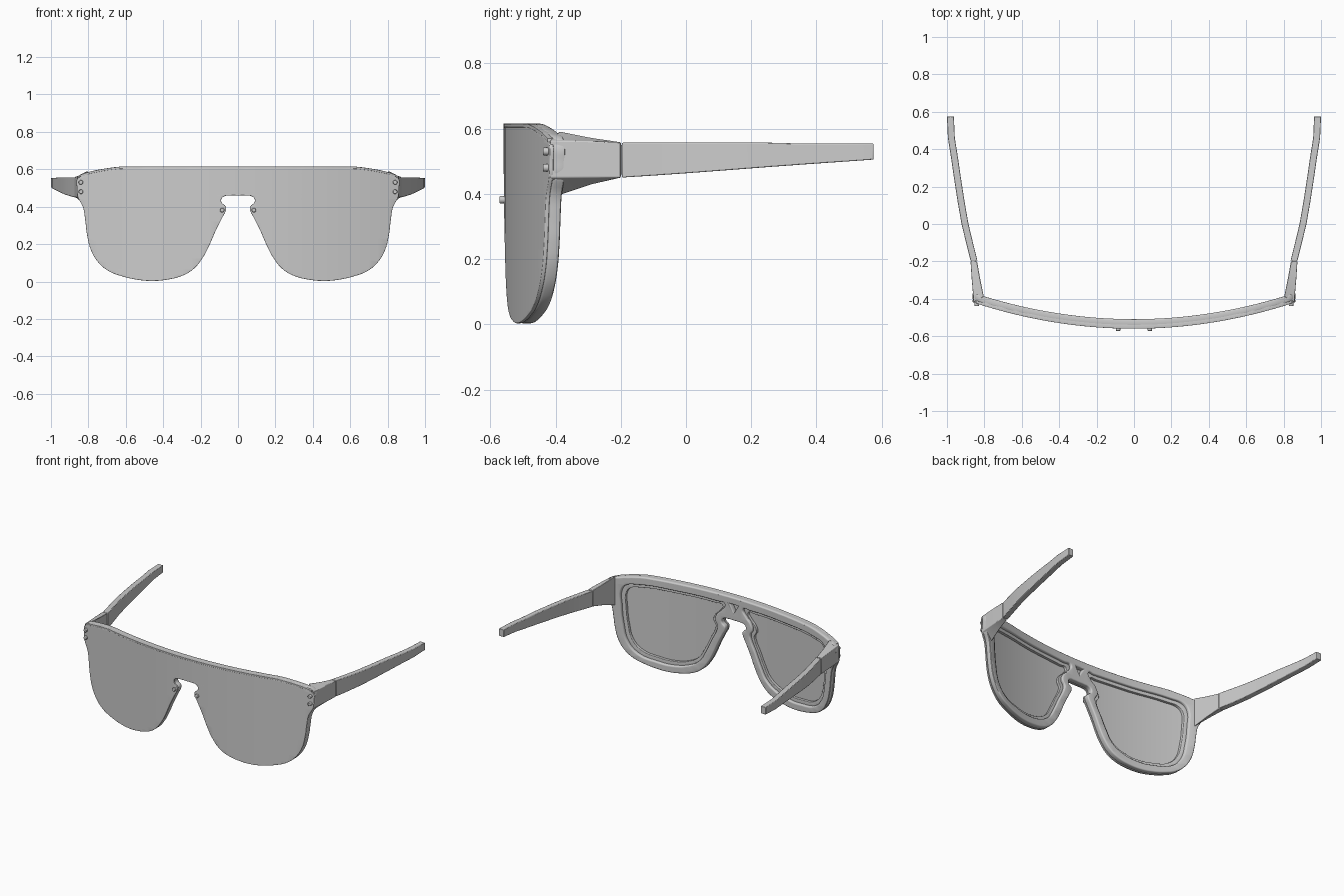
import bpy, bmesh, math
from mathutils import Vector

if "Cube" in bpy.data.objects:
    bpy.data.objects.remove(bpy.data.objects["Cube"])

WRAP = 0.19          # plan curvature of the front: y grows with x squared
FRONT = -0.56


def finish(bm, name, bevel=0.0):
    bmesh.ops.recalc_face_normals(bm, faces=bm.faces[:])
    me = bpy.data.meshes.new(name)
    bm.to_mesh(me)
    bm.free()
    ob = bpy.data.objects.new(name, me)
    bpy.context.collection.objects.link(ob)
    if bevel:
        m = ob.modifiers.new("soft_edges", 'BEVEL')
        m.width, m.segments, m.limit_method = bevel, 2, 'ANGLE'
    bpy.ops.object.select_all(action='DESELECT')
    ob.select_set(True)
    bpy.context.view_layer.objects.active = ob
    bpy.ops.object.shade_smooth_by_angle(angle=math.radians(35))
    return ob


def both_sides(half):
    """Close a half outline (starting and ending on x = 0) with its mirror."""
    return half + [(-x, z) for x, z in reversed(half[1:-1])]


def flip(pts):
    return [(-x, z) for x, z in reversed(pts)]


def scaled(pts, sx, sz, cx=0.44, cz=0.31):
    return [(cx + (x - cx) * sx, cz + (z - cz) * sz) for x, z in pts]


def wrapped_plate(name, loops, y0, y1, round_edge):
    """Filled smooth outline with holes, given thickness, then wrapped in plan."""
    cu = bpy.data.curves.new(name + "_outline", 'CURVE')
    cu.dimensions, cu.fill_mode, cu.resolution_u = '2D', 'BOTH', 5
    cu.extrude = (y1 - y0) / 2 - round_edge
    cu.bevel_depth, cu.offset, cu.bevel_resolution = round_edge, -round_edge, 2
    for pts, kind in loops:
        sp = cu.splines.new('BEZIER')
        sp.bezier_points.add(len(pts) - 1)
        sp.use_cyclic_u = True
        for bp, (x, z) in zip(sp.bezier_points, pts):
            bp.co = (x, z, 0)
            bp.handle_left_type = bp.handle_right_type = kind
    tmp = bpy.data.objects.new(name + "_outline", cu)
    bpy.context.collection.objects.link(tmp)
    bpy.context.view_layer.update()
    dg = bpy.context.evaluated_depsgraph_get()
    me = bpy.data.meshes.new_from_object(tmp.evaluated_get(dg))
    bm = bmesh.new()
    bm.from_mesh(me)
    bpy.data.objects.remove(tmp)
    bpy.data.meshes.remove(me)
    bmesh.ops.remove_doubles(bm, verts=bm.verts[:], dist=1e-5)
    for i in range(-17, 18):
        bmesh.ops.bisect_plane(bm, geom=bm.verts[:] + bm.edges[:] + bm.faces[:],
                               dist=1e-5, plane_co=(i * 0.05, 0, 0), plane_no=(1, 0, 0))
    for v in bm.verts:
        x, z, d = v.co
        v.co = (x, (y0 + y1) / 2 - d + WRAP * x * x, z)
    return finish(bm, name)


def loft(name, sections, bevel):
    bm = bmesh.new()
    rings = [[bm.verts.new(p) for p in s] for s in sections]
    for a, b in zip(rings, rings[1:]):
        for i in range(4):
            j = (i + 1) % 4
            bm.faces.new((a[i], a[j], b[j], b[i]))
    bm.faces.new(rings[0])
    bm.faces.new(rings[-1])
    return finish(bm, name, bevel)


# Outline of the front: brow, then side, lower rim and nose notch
brow = [(0, .615), (.3, .615), (.55, .615), (.63, .614), (.71, .604),
        (.79, .588), (.845, .57)]
lower = [(.86, .548), (.861, .50), (.857, .455), (.828, .395), (.817, .33),
         (.807, .25), (.785, .165), (.745, .10), (.69, .055), (.62, .028),
         (.54, .01), (.46, .003), (.38, .01), (.30, .03), (.24, .065),
         (.19, .125), (.155, .19), (.12, .27), (.085, .34), (.064, .385),
         (.066, .402), (.087, .422), (.089, .44), (.075, .455), (.04, .46), (0, .46)]
low_brow = [(x, z - .011) for x, z in brow]

# Eye opening (right side) and the small triangle above the nose
eye = [(.07, .556), (.12, .56), (.40, .562), (.66, .557), (.74, .54), (.768, .50),
       (.768, .40), (.755, .27), (.725, .155), (.66, .088), (.54, .058), (.44, .052),
       (.33, .075), (.25, .125), (.205, .20), (.165, .285), (.125, .37), (.122, .395),
       (.14, .43), (.125, .475), (.095, .505)]
triangle = [(-.032, .567), (.032, .567), (0, .51)]

# Shield lens, frame behind it and brow lip
wrapped_plate("shield_lens", [(both_sides(low_brow + lower), 'AUTO')],
              FRONT + .001, FRONT + .013, .002)
wrapped_plate("front_frame", [(both_sides(brow + lower), 'AUTO'), (eye, 'AUTO'),
                              (flip(eye), 'AUTO'), (triangle, 'VECTOR')],
              FRONT + .013, FRONT + .051, .008)
lip = [(x, z) for x, z in brow] + [(x, z) for x, z in reversed(low_brow)]
wrapped_plate("brow_lip", [(both_sides(lip), 'VECTOR')], FRONT, FRONT + .022, .001)

# Inner ledges around the eye openings
for side, fn in (("right", list), ("left", flip)):
    wrapped_plate(side + "_eye_ledge",
                  [(fn(scaled(eye, 1.02, 1.02)), 'AUTO'), (fn(scaled(eye, .93, .91)), 'AUTO')],
                  FRONT + .013, FRONT + .032, .002)

# Temple path: y, outer x, underside z
path = [(-.196, .874, .450), (-.1, .898, .456), (0, .922, .463), (.12, .943, .472),
        (.25, .963, .482), (.36, .979, .490), (.46, .995, .497), (.575, 1.0, .505)]

for s, side in ((1, "right"), (-1, "left")):
    # Flared end piece joining frame and temple
    loft(side + "_end_piece", [
        [(s * .857, -.418, .45), (s * .857, -.418, .563),
         (s * .803, -.388, .592), (s * .803, -.388, .395)],
        [(s * .868, -.29, .45), (s * .868, -.29, .561),
         (s * .823, -.29, .572), (s * .823, -.29, .428)],
        [(s * .874, -.2, .45), (s * .874, -.2, .558),
         (s * .839, -.2, .558), (s * .839, -.2, .45)]], .003)
    # Hinge core hidden in the seam
    loft(side + "_hinge", [[(s * .868, y, .46), (s * .868, y, .55),
                            (s * .845, y, .55), (s * .845, y, .46)]
                           for y in (-.21, -.185)], 0)
    # Temple
    loft(side + "_temple", [[(s * x, y, z), (s * x, y, .557 - .003 * (y > .3)),
                             (s * (x - .037), y, .557 - .003 * (y > .3)),
                             (s * (x - .037), y, z)] for y, x, z in path], .003)
    # Rivets at the corners and beside the nose
    for n, (x, z) in enumerate([(.84, .53), (.84, .48), (.085, .382)]):
        bm = bmesh.new()
        bmesh.ops.create_cone(bm, cap_ends=True, segments=20, radius1=.012,
                              radius2=.012, depth=.03)
        for v in bm.verts:
            px, pz, d = v.co
            v.co = (s * x + px, FRONT + WRAP * x * x + .002 - d, z + pz)
        finish(bm, f"{side}_rivet_{n + 1}", .003)
